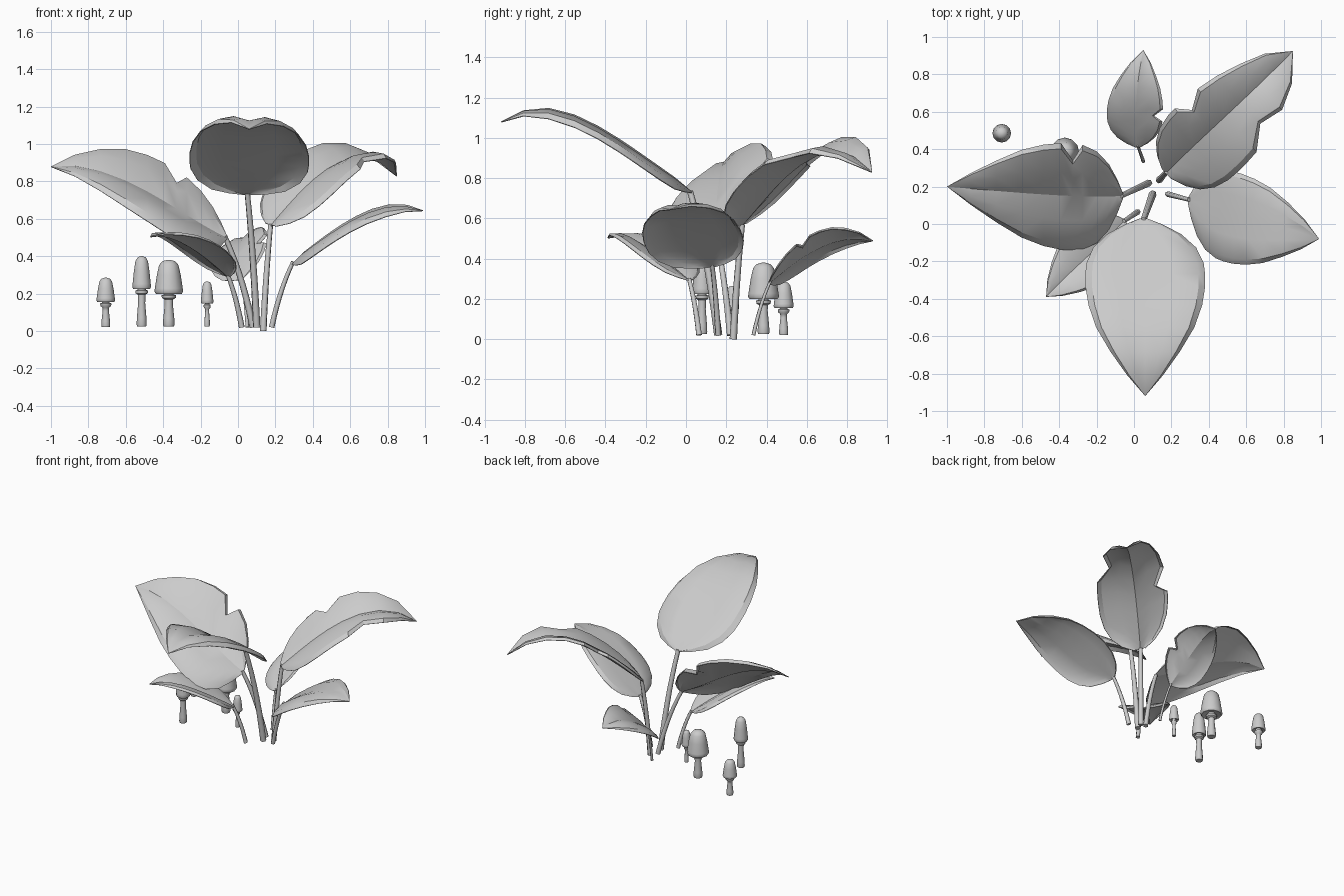
import bpy, bmesh, math
from mathutils import Vector as V

if "Cube" in bpy.data.objects:
    bpy.data.objects.remove(bpy.data.objects["Cube"])

ROWS = [0, .04, .1, .18, .27, .33, .4, .5, .62, .75, .88, 1]
OUTLINE = [.06, .32, .62, .86, .98, 1, 1, .95, .82, .58, .3, 0]
COLS = [0, .45, .89, 1]
LIFT = [0, .065, -.01, -.11]          # each half arches and turns down at the rim


def finish(bm, name, angle):
    bmesh.ops.remove_doubles(bm, verts=bm.verts, dist=.0005)
    bmesh.ops.recalc_face_normals(bm, faces=bm.faces)
    me = bpy.data.meshes.new(name)
    bm.to_mesh(me)
    bm.free()
    ob = bpy.data.objects.new(name, me)
    bpy.context.collection.objects.link(ob)
    for p in me.polygons:
        p.use_smooth = True
    me.set_sharp_from_angle(angle=math.radians(angle))
    return ob


def through(p, t):
    """Smooth cubic through four evenly spaced points."""
    a = 3 * t
    return (p[0] * ((a - 1) * (a - 2) * (a - 3) / -6) + p[1] * (a * (a - 2) * (a - 3) / 2)
            + p[2] * (a * (a - 1) * (a - 3) / -2) + p[3] * (a * (a - 1) * (a - 2) / 6))


def leaf(name, rib, side_a, side_b, fullness=1, notch_a=None, notch_b=None):
    rib = [V(p) for p in rib]
    bm = bmesh.new()
    for side, notch in ((V(side_a), notch_a), (V(side_b), notch_b)):
        grid = []
        for i, t in enumerate(ROWS):
            w = OUTLINE[i] ** fullness * (.68 if i == notch else 1)
            c = through(rib, t)
            grid.append([bm.verts.new(c + side * w * u + V((0, 0, h * side.length * min(1, w * 1.5))))
                         for u, h in zip(COLS, LIFT)])
        for r0, r1 in zip(grid, grid[1:]):
            for j in range(3):
                bm.faces.new((r0[j], r0[j + 1], r1[j + 1], r1[j]))
    bmesh.ops.remove_doubles(bm, verts=bm.verts, dist=.0005)
    bmesh.ops.recalc_face_normals(bm, faces=bm.faces)
    bmesh.ops.solidify(bm, geom=bm.faces[:], thickness=.005)
    return finish(bm, name, 28)


def stem(name, base, top, r):
    base, top = V(base), V(top)
    ctrl = base.lerp(top, .38)
    ctrl.z = base.z + (top.z - base.z) * .58
    cu = bpy.data.curves.new(name, 'CURVE')
    cu.dimensions = '3D'
    cu.bevel_depth = r
    cu.bevel_resolution = 1
    cu.use_fill_caps = True
    sp = cu.splines.new('POLY')
    sp.points.add(7)
    for i, p in enumerate(sp.points):
        t = i / 7
        p.co = (*(base * (1 - t) ** 2 + ctrl * 2 * t * (1 - t) + top * t * t), 1)
        p.radius = 1.1 - .3 * t
    ob = bpy.data.objects.new(name, cu)
    bpy.context.collection.objects.link(ob)


def lathe(name, profile, loc, sides=10):
    bm = bmesh.new()
    rings = [[bm.verts.new((loc[0] + r * math.cos(k * math.tau / sides),
                            loc[1] + r * math.sin(k * math.tau / sides), z))
              for k in range(sides)] for r, z in profile]
    for a, b in zip(rings, rings[1:]):
        for k in range(sides):
            n = (k + 1) % sides
            bm.faces.new((a[k], a[n], b[n], b[k]))
    bm.faces.new(rings[0])
    bm.faces.new(rings[-1])
    finish(bm, name, 50)


# Leaves: rib points, then half-width vectors of both sides
leaf("front_leaf", [(.05, .03, .73), (.06, -.27, .925), (.06, -.6, 1.105), (.06, -.92, 1.08)],
     (.32, 0, 0), (-.32, 0, .02))
leaf("left_leaf", [(-.06, .15, .5), (-.33, .15, .655), (-.65, .17, .825), (-1, .2, .88)],
     (0, .28, .235), (0, -.29, -.13), 1, notch_a=5)
leaf("back_right_leaf", [(.17, .27, .56), (.36, .455, .77), (.6, .68, .925), (.85, .925, .83)],
     (-.14, .165, .12), (.185, -.185, .03), .66, notch_a=6, notch_b=8)
leaf("right_leaf", [(.29, .13, .36), (.5, .06, .515), (.74, 0, .64), (.99, -.08, .645)],
     (.03, .22, .03), (-.02, -.26, -.03), .9)
leaf("back_leaf", [(.02, .41, .28), (.01, .58, .41), (.02, .75, .49), (.05, .93, .49)],
     (.145, 0, .1), (-.155, 0, -.05), .85, notch_a=5)
leaf("front_left_leaf", [(-.05, .02, .29), (-.18, -.11, .4), (-.33, -.25, .49), (-.47, -.39, .505)],
     (.12, -.13, .045), (-.12, .13, .045), .9)

# Stems
stem("front_stem", (.1, .16, .02), (.05, .02, .735), .019)
stem("left_stem", (.08, .22, .02), (-.07, .15, .505), .017)
stem("back_right_stem", (.135, .235, .0), (.175, .28, .57), .017)
stem("right_stem", (.18, .16, .02), (.295, .13, .37), .014)
stem("back_stem", (.05, .335, .02), (.02, .42, .29), .009)
stem("front_left_stem", (.02, .065, .02), (-.055, .015, .3), .014)

# Mushrooms: x, y, bottom, top, cap radius, stalk radius, cap start
for i, (x, y, z0, z1, r, s, c) in enumerate((
        (-.37, .385, .025, .38, .077, .031, .49), (-.515, .08, .025, .4, .05, .027, .53),
        (-.707, .485, .02, .285, .05, .024, .51), (-.165, .23, .025, .265, .034, .015, .51))):
    h = z1 - z0
    cz, ch = z0 + h * c, h * (1 - c)
    lathe(f"mushroom_stalk_{i + 1}",
          [(s * .9, z0), (s, z0 + .01), (s * .95, z0 + h * .12), (s * .7, z0 + h * .33),
           (s * .75, cz - .03), (s * 1.2, cz - .022), (s * 1.25, cz - .008), (s * .85, cz - .004),
           (s * .8, cz + .02)], (x, y))
    lathe(f"mushroom_cap_{i + 1}",
          [(s * .7, cz + .012), (r * .9, cz), (r, cz + ch * .07), (r * .97, cz + ch * .16),
           (r * .83, cz + ch * .55), (r * .67, cz + ch * .85), (r * .45, cz + ch * .96),
           (r * .12, z1)], (x, y), 12)
